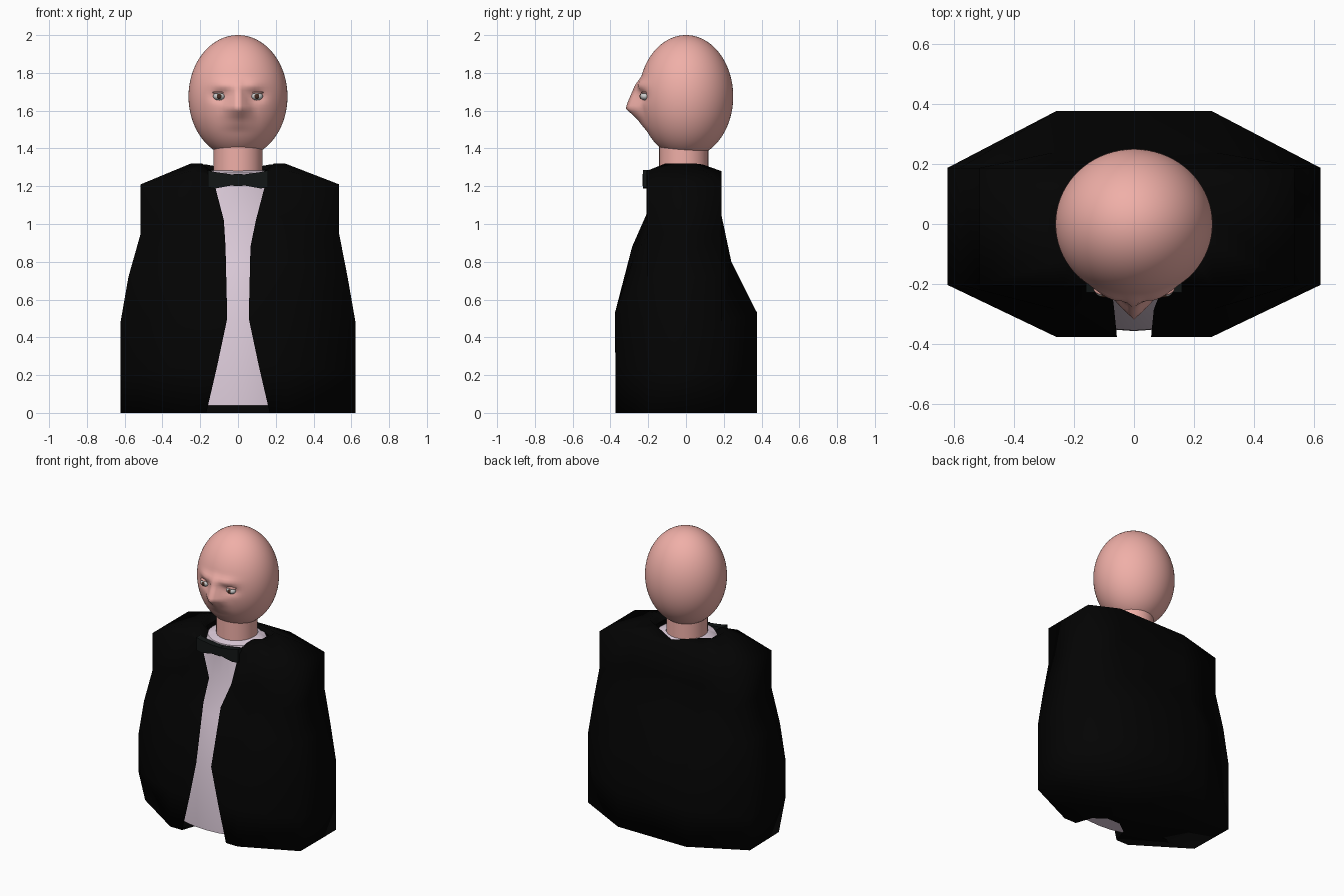
import bpy, bmesh, math

if "Cube" in bpy.data.objects:
    bpy.data.objects.remove(bpy.data.objects["Cube"])

def material(name, rgb):
    m = bpy.data.materials.new(name)
    m.diffuse_color = (*rgb, 1)
    m.use_nodes = True
    m.node_tree.nodes["Principled BSDF"].inputs["Base Color"].default_value = m.diffuse_color
    return m

SKIN = material("skin", (0.87, 0.43, 0.39))
CLOTH = material("black_cloth", (0.001, 0.001, 0.001))
SATIN = material("dark_satin", (0.006, 0.008, 0.008))
LINEN = material("shirt_linen", (0.72, 0.6, 0.7))
WHITE = material("eye_white", (0.75, 0.72, 0.72))
BROWN = material("iris_brown", (0.06, 0.025, 0.015))

def finish(obj, mat, angle=40):
    obj.data.materials.append(mat)
    bpy.ops.object.select_all(action='DESELECT')
    obj.select_set(True)
    bpy.context.view_layer.objects.active = obj
    bpy.ops.object.shade_smooth_by_angle(angle=math.radians(angle))
    return obj

def mesh_object(name, verts, faces, mat, angle=40):
    me = bpy.data.meshes.new(name)
    me.from_pydata(verts, [], faces)
    bm = bmesh.new()
    bm.from_mesh(me)
    bmesh.ops.recalc_face_normals(bm, faces=bm.faces)
    bm.to_mesh(me)
    bm.free()
    obj = bpy.data.objects.new(name, me)
    bpy.context.collection.objects.link(obj)
    return finish(obj, mat, angle)

def loft(rings, closed):
    n = len(rings[0])
    verts = [p for r in rings for p in r]
    faces = []
    for i in range(len(rings) - 1):
        for j in range(n if closed else n - 1):
            k = (j + 1) % n
            faces.append((i*n + j, i*n + k, (i+1)*n + k, (i+1)*n + j))
    return verts, faces

def ball(name, loc, scale, mat, seg=32, rings=20):
    bpy.ops.mesh.primitive_uv_sphere_add(segments=seg, ring_count=rings, radius=1, location=loc)
    o = bpy.context.object
    o.name = name
    o.scale = scale
    bpy.ops.object.transform_apply(location=True, rotation=True, scale=True)
    return finish(o, mat, 180)

# Coat: octagonal rings with an open front, boxier at the shoulders
def coat_ring(open_w, open_z, side_x, side_z, yf, yb, fz, shift=0):
    half = [(open_w, yf, open_z), (0.26, yf, fz), (side_x, -0.203, side_z),
            (side_x, 0.187, side_z), (0.26, yb, fz), (0, yb, fz)]
    ring = half + [(-x, y, z) for x, y, z in half[-2::-1]]
    return [(x + shift, y, z) for x, y, z in ring]

rings = [coat_ring(*a) for a in (
    (0.168, 0, 0.622, 0, -0.372, 0.375, 0),
    (0.11, 0.25, 0.622, 0.22, -0.374, 0.376, 0.25),
    (0.057, 0.5, 0.622, 0.48, -0.376, 0.376, 0.53),
    (0.066, 0.88, 0.58, 0.72, -0.285, 0.24, 0.80),
    (0.085, 1.02, 0.525, 0.95, -0.21, 0.187, 1.05, 0.01),
    (0.145, 1.25, 0.525, 1.21, -0.21, 0.187, 1.28, 0.01))]
rings[0][8] = (-0.615, -0.14, 0)  # lower hem corner drawn in on one side
hole = [(0.15, -0.20, 1.27), (0.19, -0.11, 1.32), (0.25, -0.06, 1.32),
        (0.25, 0.05, 1.32), (0.17, 0.09, 1.315), (0, 0.16, 1.285)]
rings.append(hole + [(-x, y, z) for x, y, z in hole[-2::-1]])
rings.append([(x*0.8, y*0.95, z - 0.03) for x, y, z in rings[-1]])
verts, faces = loft(rings, False)
base = len(verts)
verts += [(-0.13, -0.26, 0), (-0.05, -0.20, 0), (0.05, -0.20, 0), (0.13, -0.26, 0)]
faces.append(list(range(len(rings[0]))) + list(range(base, base + 4)))
mesh_object("coat", verts, faces, CLOTH, 100)

# Shirt: oval body visible in the coat opening and around the neck
def oval(z, rx, yf, yb, n=32):
    out = []
    for i in range(n):
        a = 2*math.pi*i/n
        s = math.sin(a)
        out.append((rx*math.cos(a), s*(yb if s > 0 else -yf), z))
    return out

srings = [oval(*a) for a in (
    (0.04, 0.48, -0.357, 0.32), (0.50, 0.46, -0.355, 0.31), (0.80, 0.38, -0.27, 0.20),
    (1.05, 0.34, -0.197, 0.15), (1.20, 0.26, -0.193, 0.14), (1.27, 0.19, -0.187, 0.145),
    (1.285, 0.13, -0.13, 0.115))]
verts, faces = loft(srings, True)
faces.append(list(range(32)))
mesh_object("shirt", verts, faces, LINEN)

# Bow tie: pinched band with a knot
prof = [(-0.16, 1.195, 1.285), (-0.12, 1.188, 1.275), (-0.03, 1.205, 1.262),
        (0.03, 1.205, 1.262), (0.12, 1.188, 1.275), (0.16, 1.195, 1.285)]
brings = [[(x, -0.228, lo), (x, -0.228, hi), (x, -0.185, hi), (x, -0.185, lo)] for x, lo, hi in prof]
verts, faces = loft(brings, True)
faces += [(0, 1, 2, 3), (20, 21, 22, 23)]
mesh_object("bow_tie", verts, faces, SATIN, 30)
bpy.ops.mesh.primitive_cube_add(size=1, location=(0, -0.21, 1.233))
knot = bpy.context.object
knot.name = "bow_knot"
knot.scale = (0.05, 0.038, 0.062)
finish(knot, SATIN, 30)

# Head: egg with eye sockets, brow ridges and a pointed nose pulled forward
head = ball("head", (0, 0, 1.675), (0.262, 0.25, 0.325), SKIN, 72, 64)

def bump(x, z, cx, cz, rx, rz):
    return math.exp(-((x - cx)/rx)**2 - ((z - cz)/rz)**2)

NOSE = [(1.49, 0, 0.11), (1.555, 0.025, 0.10), (1.612, 0.074, 0.085),
        (1.70, 0.035, 0.04), (1.78, 0, 0.03)]  # height, depth, half width

def nose(x, z):
    for (z0, d0, w0), (z1, d1, w1) in zip(NOSE, NOSE[1:]):
        if z0 <= z <= z1:
            t = (z - z0)/(z1 - z0)
            return (d0 + t*(d1 - d0))*max(0, 1 - x/(w0 + t*(w1 - w0)))
    return 0

for v in head.data.vertices:
    x, y, z = v.co
    if y < -0.05:
        v.co.y -= 0.018*bump(abs(x), z, 0.07, 1.735, 0.06, 0.025) + nose(abs(x), z)
        v.co.y += 0.02*bump(abs(x), z, 0.10, 1.675, 0.04, 0.028)

# Neck
bpy.ops.mesh.primitive_cylinder_add(vertices=32, radius=0.13, depth=0.25, location=(0, -0.012, 1.335))
neck = bpy.context.object
neck.name = "neck"
finish(neck, SKIN)

# Eyes, irises and lids
for side, s in (("left", 1), ("right", -1)):
    x = 0.1*s
    ball(side + "_eye", (x, -0.218, 1.676), (0.032, 0.026, 0.021), WHITE, 20, 12)
    ball(side + "_iris", (x, -0.238, 1.676), (0.014, 0.008, 0.014), BROWN, 16, 10)
    ball(side + "_upper_lid", (x, -0.214, 1.696), (0.036, 0.024, 0.007), SKIN, 20, 10)
